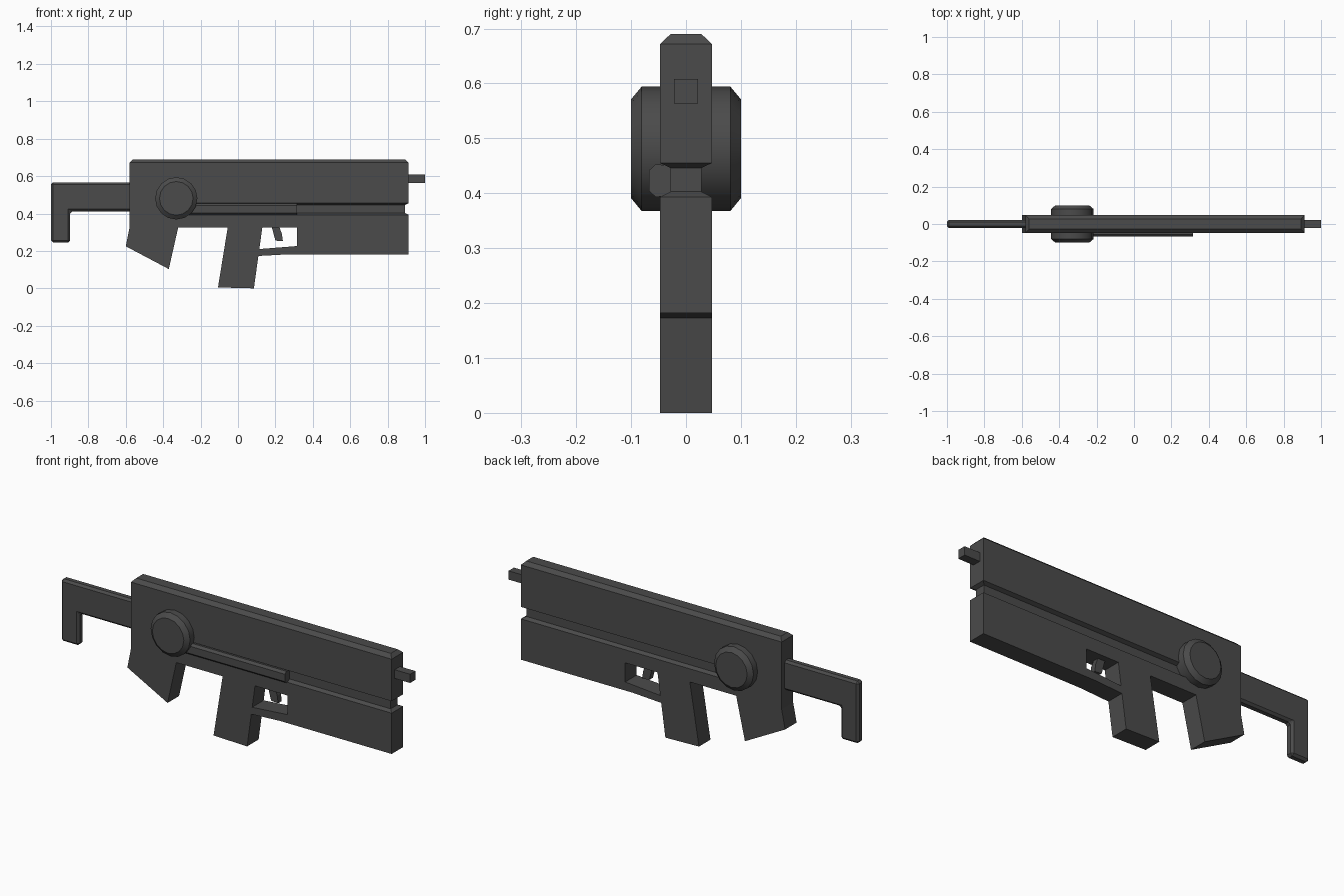
import bpy, bmesh, math
from mathutils import Matrix

cube = bpy.data.objects.get("Cube")
if cube:
    bpy.data.objects.remove(cube, do_unlink=True)

SHADE = (0.07, 0.07, 0.07, 1)
dark = bpy.data.materials.new("dark_grey")
dark.use_nodes = True
dark.diffuse_color = SHADE
dark.node_tree.nodes["Principled BSDF"].inputs["Base Color"].default_value = SHADE


def finish(name, bm):
    bmesh.ops.recalc_face_normals(bm, faces=bm.faces)
    mesh = bpy.data.meshes.new(name)
    bm.to_mesh(mesh)
    bm.free()
    mesh.materials.append(dark)
    obj = bpy.data.objects.new(name, mesh)
    bpy.context.collection.objects.link(obj)
    return obj


def loft(name, rings):
    """Skin a row of matching vertex rings and cap both ends."""
    bm = bmesh.new()
    loops = [[bm.verts.new(p) for p in ring] for ring in rings]
    for a, b in zip(loops, loops[1:]):
        for i in range(len(a)):
            j = (i + 1) % len(a)
            bm.faces.new((a[i], a[j], b[j], b[i]))
    bm.faces.new(loops[0])
    bm.faces.new(loops[-1])
    return finish(name, bm)


def side_plate(name, outline, half):
    """Extrude an x-z outline across the width."""
    return loft(name, [[(x, y, z) for x, z in outline] for y in (-half, half)])


def stacked(name, layers):
    """Stack rectangles given as z, rear x, front x, half width."""
    return loft(name, [[(a, -h, z), (b, -h, z), (b, h, z), (a, h, z)]
                       for z, a, b, h in layers])


W = 0.047      # half width of the body
REAR, FRONT = -0.58, 0.912

# Upper housing with bevelled top
stacked("upper_housing", [(0.455, REAR, FRONT, W), (0.672, REAR, FRONT, W),
                          (0.69, REAR + 0.018, FRONT - 0.018, 0.028)])

# Recessed groove that wraps round the front end
stacked("groove_core", [(0.393, -0.33, FRONT, W), (0.403, -0.33, 0.893, 0.028),
                        (0.446, -0.33, 0.893, 0.028), (0.455, -0.33, FRONT, W)])

# Lower frame with magazine, grip and front block
side_plate("lower_frame", [
    (REAR, 0.455), (REAR, 0.325), (-0.6, 0.225), (-0.37, 0.103), (-0.32, 0.325),
    (-0.055, 0.325), (-0.107, 0.005), (0.085, 0), (0.13, 0.325), (0.315, 0.325),
    (0.315, 0.182), (FRONT, 0.182), (FRONT, 0.393), (-0.3, 0.393), (-0.3, 0.455)], W)

# Trigger and its guard
side_plate("trigger_guard", [(0.107, 0.173), (0.27, 0.182), (0.315, 0.182),
                             (0.315, 0.226), (0.113, 0.21)], W)
side_plate("trigger", [(0.18, 0.33), (0.2, 0.255), (0.24, 0.252),
                       (0.235, 0.29), (0.22, 0.33)], 0.015)

# Barrel tip
side_plate("barrel_tip", [(0.89, 0.563), (1, 0.563), (1, 0.608), (0.89, 0.608)], 0.022)

# Shoulder stock with chamfered edges
stock = side_plate("shoulder_stock", [
    (-1, 0.245), (-0.897, 0.245), (-0.897, 0.412), (-0.56, 0.412),
    (-0.56, 0.566), (-1, 0.566)], 0.022)
bevel = stock.modifiers.new("chamfer", 'BEVEL')
bevel.width = 0.011
bevel.segments = 1

# Sliding rod on the front side
section = [(-0.028, 0.396), (-0.055, 0.393), (-0.067, 0.404),
           (-0.067, 0.442), (-0.055, 0.453), (-0.028, 0.45)]
loft("side_rod", [[(x, y, z) for y, z in section] for x in (-0.33, 0.315)])

# Round drum through the body
SIDES = 16
rings = []
for y, r in ((-0.1, 0.09), (-0.081, 0.113), (0.081, 0.113), (0.1, 0.09)):
    rings.append([(-0.33 + r * math.cos(t), y, 0.481 + r * math.sin(t))
                  for t in (2 * math.pi * i / SIDES for i in range(SIDES))])
drum = loft("side_drum", rings)
bpy.ops.object.select_all(action='DESELECT')
drum.select_set(True)
bpy.context.view_layer.objects.active = drum
bpy.ops.object.shade_smooth_by_angle(angle=math.radians(30))
